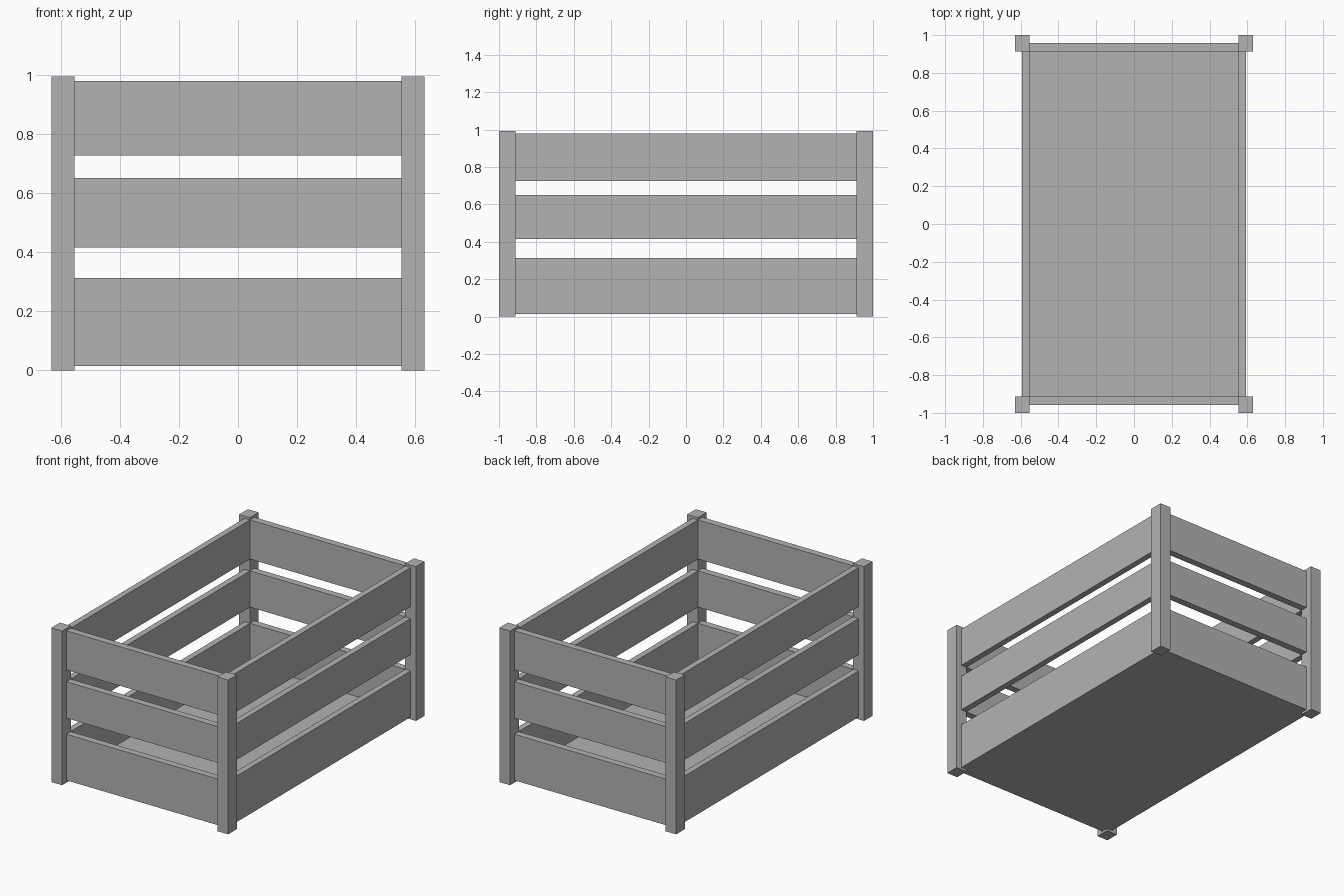
import bpy

cube = bpy.data.objects.get("Cube")
if cube:
    bpy.data.objects.remove(cube, do_unlink=True)

grey = bpy.data.materials.new("plain_grey")
grey.use_nodes = True
colour = (0.45, 0.45, 0.45, 1)
grey.diffuse_color = colour
grey.node_tree.nodes["Principled BSDF"].inputs["Base Color"].default_value = colour


def box(name, low, high):
    """Add a box spanning two opposite corners."""
    centre = [(a + b) / 2 for a, b in zip(low, high)]
    bpy.ops.mesh.primitive_cube_add(size=1, location=centre)
    obj = bpy.context.object
    obj.name = name
    obj.scale = [b - a for a, b in zip(low, high)]
    bpy.ops.object.transform_apply(location=False, rotation=False, scale=True)
    obj.data.materials.append(grey)


# Inner faces, outer post faces and outer slat faces
IN_X, IN_Y = 0.553, 0.912
POST_X, POST_Y, POST_TOP = 0.63, 1.0, 0.993
SLAT_X, SLAT_Y = 0.592, 0.957
BASE = 0.015
rows = {"lower": (BASE, 0.312), "middle": (0.416, 0.65), "upper": (0.726, 0.978)}


def span(sign, inner, outer):
    return sorted((sign * inner, sign * outer))


# Corner posts
for sx, side in ((-1, "right"), (1, "left")):
    for sy, end in ((-1, "front"), (1, "back")):
        x, y = span(sx, IN_X, POST_X), span(sy, IN_Y, POST_Y)
        box(f"{end}_{side}_post", (x[0], y[0], 0), (x[1], y[1], POST_TOP))

# Slats between the posts on all four sides
for row, (z0, z1) in rows.items():
    for sign, side, end in ((-1, "right", "front"), (1, "left", "back")):
        x, y = span(sign, IN_X, SLAT_X), span(sign, IN_Y, SLAT_Y)
        box(f"{row}_{side}_slat", (x[0], -IN_Y, z0), (x[1], IN_Y, z1))
        box(f"{row}_{end}_slat", (-IN_X, y[0], z0), (IN_X, y[1], z1))

# Floor panel, flush with the underside of the lower slats
box("floor_panel", (-IN_X, -IN_Y, BASE), (IN_X, IN_Y, 0.045))
